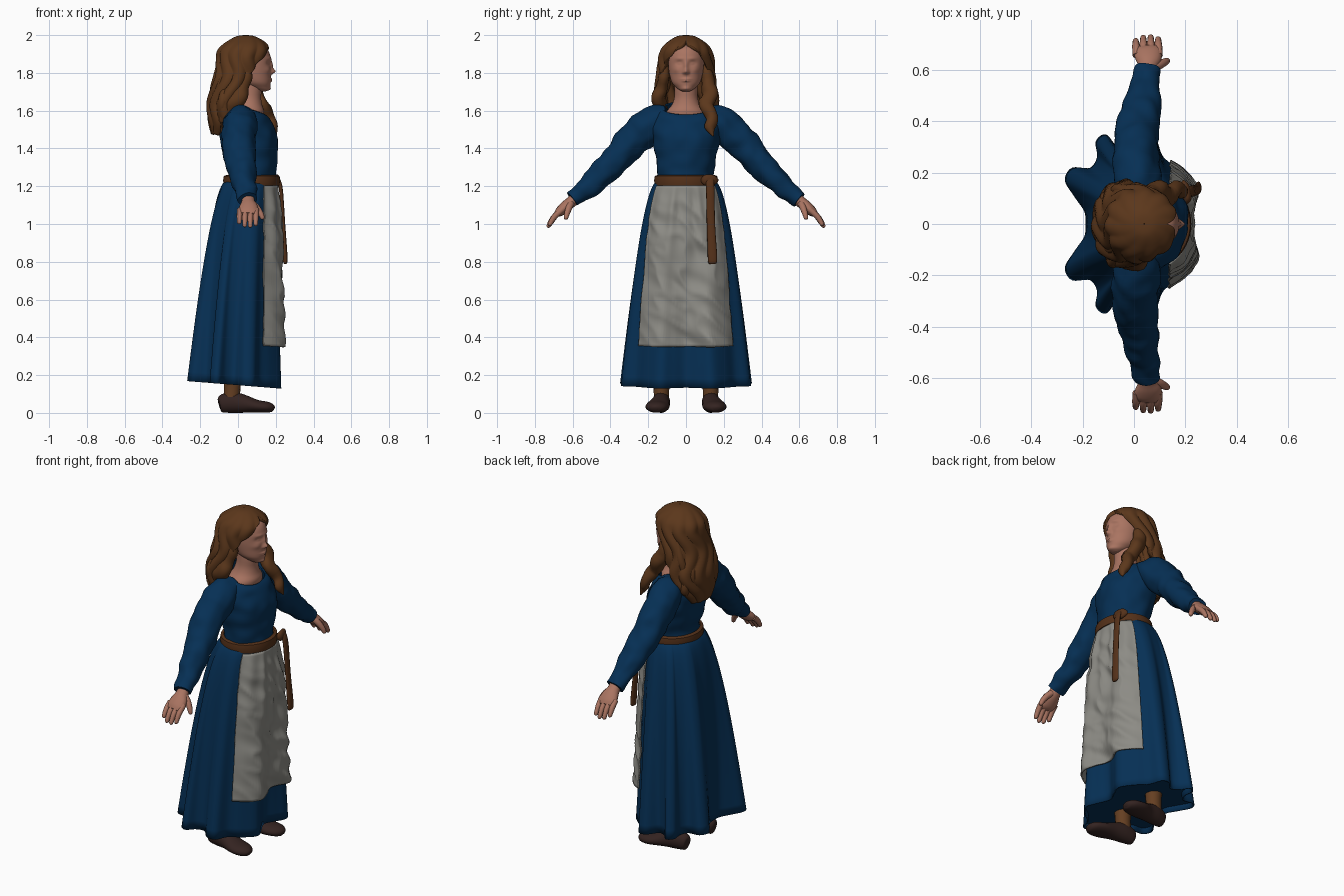
import bpy, bmesh, math
from mathutils import Vector, noise

TAU = 2 * math.pi


def material(name, rgb):
    m = bpy.data.materials.new(name)
    m.diffuse_color = (*rgb, 1)
    return m


BLUE = material("blue wool", (0.0018, 0.029, 0.09))
LINEN = material("grey linen", (0.265, 0.26, 0.235))
SKIN = material("skin", (0.4, 0.175, 0.12))
HAIR = material("brown hair", (0.105, 0.038, 0.011))
LEATHER = material("belt leather", (0.09, 0.031, 0.01))
SHOE = material("dark shoe leather", (0.034, 0.017, 0.015))
HOSE = material("brown stocking", (0.13, 0.05, 0.016))


def spline(pts, k, closed=False):
    """Catmull-Rom through tuples of any length, k steps per span."""
    n, out = len(pts), []
    for i in range(n if closed else n - 1):
        q = [pts[j % n] if closed else pts[min(max(j, 0), n - 1)] for j in range(i - 1, i + 3)]
        for s in range(k):
            t = s / k
            out.append(tuple(0.5 * (2 * b + (c - a) * t + (2 * a - 5 * b + 4 * c - d) * t * t
                                    + (3 * b - a - 3 * c + d) * t ** 3) for a, b, c, d in zip(*q)))
    return out if closed else out + [tuple(pts[-1])]


def loft(name, rings, mat, closed=True, caps=True, thick=0.0):
    bm = bmesh.new()
    vs = [[bm.verts.new(p) for p in r] for r in rings]
    n = len(rings[0])
    for a, b in zip(vs, vs[1:]):
        for j in range(n if closed else n - 1):
            k = (j + 1) % n
            bm.faces.new((a[j], a[k], b[k], b[j]))
    if caps:
        bm.faces.new(vs[0])
        bm.faces.new(vs[-1])
    bmesh.ops.remove_doubles(bm, verts=bm.verts, dist=1e-5)
    bmesh.ops.recalc_face_normals(bm, faces=bm.faces)
    for f in bm.faces:
        f.smooth = True
    me = bpy.data.meshes.new(name)
    bm.to_mesh(me)
    bm.free()
    me.set_sharp_from_angle(angle=math.radians(60))
    me.materials.append(mat)
    ob = bpy.data.objects.new(name, me)
    bpy.context.collection.objects.link(ob)
    if thick:
        mod = ob.modifiers.new("thickness", "SOLIDIFY")
        mod.thickness, mod.offset = thick, 0
    return ob


def tube(name, path, mat, ref, n=16, k=4, wrinkle=0.0):
    """Path rows are x, y, z, half-width along ref, half-height."""
    p = spline(path, k)
    c = [Vector(q[:3]) for q in p]
    rings = []
    for i, q in enumerate(p):
        d = (c[min(i + 1, len(c) - 1)] - c[max(i - 1, 0)]).normalized()
        u = Vector(ref)
        u = (u - d * u.dot(d)).normalized()
        v = d.cross(u)
        ring = []
        for j in range(n):
            a = TAU * j / n
            off = u * math.cos(a) * q[3] + v * math.sin(a) * q[4]
            w = wrinkle * noise.noise((c[i] + off) * 16) if wrinkle else 0
            ring.append(c[i] + off + off.normalized() * w)
        rings.append(ring)
    return loft(name, rings, mat)


def zring(z, xc, rx, ry, n=48, tilt=0.0):
    return [Vector((xc + rx * math.cos(TAU * j / n), ry * math.sin(TAU * j / n),
                    z - tilt * math.cos(TAU * j / n))) for j in range(n)]


# Skirt: oval waist blended into a fluted hem, the flutes fading upwards
half = [(.17, 0), (.2, .07), (.225, .14), (.17, .21), (.11, .26), (.08, .33), (.03, .335), (-.02, .285),
        (-.07, .3), (-.11, .345), (-.145, .32), (-.14, .26), (-.17, .215), (-.24, .215), (-.265, .17),
        (-.23, .11), (-.19, .05), (-.185, 0)]
hem = spline(half + [(x, -y) for x, y in half[-2:0:-1]], 5, True)


def skirt_point(i, t):
    hx, hy = hem[i % len(hem)]
    z = 1.225 + (.147 - .08 * hx - 1.225) * t
    a = math.atan2(hy / .33, (hx + .02) / .24)
    soft = .65 * (1 - t)
    hx += (-.025 + .24 * math.cos(a) - hx) * soft
    hy += (.33 * math.sin(a) - hy) * soft
    f = t ** 0.51
    wx, wy = .07 + .128 * math.cos(a), .148 * math.sin(a)
    return Vector((wx + (hx - wx) * f, wy + (hy - wy) * f, z))


cols = range(len(hem))
loft("skirt", [[skirt_point(i, (r / 36) ** 1.7) for i in cols] for r in range(37)],
     BLUE, caps=False, thick=0.008)

# Underside closing the skirt just above the hem
rim = [skirt_point(i, .97) for i in cols]
loft("skirt_underside", [[p.lerp(Vector((-.02, 0, .185)), w) for p in rim] for w in (.01, .3, .6, .99)], BLUE)

# Apron: front part of the skirt surface, pushed out and crumpled
apron = []
for r in range(61):
    t = .02 + r / 60 * .78
    row = []
    for i4 in range(-77, 76):
        i, fr = divmod(i4 / 4 * (1 + .12 * (1 - t) ** 3), 1)
        p = skirt_point(int(i), t).lerp(skirt_point(int(i) + 1, t), fr)
        out = Vector((p.x + .1, p.y * .8, 0)).normalized()
        fade = min(1, t * 5)
        inner = 1 - .65 * (abs(i4) / 77) ** 4
        crease = abs(noise.noise(Vector((p.y * 7, p.z * 9 + p.y * 5, 3))))
        pleat = .006 * math.cos(i4 * .22) * max(0, 1 - t * 2.2) * min(1, t * 8)
        row.append(p + out * (.01 + (.026 - .04 * crease) * fade * inner + pleat))
    apron.append(row)
loft("apron", apron, LINEN, closed=False, caps=False, thick=0.008)

# Bodice
body = [(1.2, .07, .13, .148, 0), (1.28, .075, .125, .145, 0), (1.36, .065, .14, .158, 0),
        (1.45, .06, .15, .172, 0), (1.53, .042, .137, .18, .005), (1.585, .042, .12, .16, .025),
        (1.612, .045, .1, .122, .036)]
rings = []
for z, xc, rx, ry, tl in spline(body, 5):
    ring = zring(z, xc, rx, ry, 48, tl)
    rings.append([p + Vector((p.x - xc, p.y, 0)) * .09 * noise.noise(p * 13) for p in ring])
loft("bodice", rings, BLUE, caps=False, thick=0.008)

# Belt, knot and hanging strap
loft("belt", [zring(z, .072, .13 + e, .148 + e) for z, e in
              ((1.2, 0), (1.204, .017), (1.23, .021), (1.254, .017), (1.26, 0))], LEATHER, caps=False)
tube("belt_knot", [(.195, .085, 1.23, .01, .01), (.208, .1, 1.232, .028, .016),
                   (.2, .145, 1.232, .028, .016), (.185, .165, 1.232, .01, .01)], LEATHER, (0, 0, 1))
tube("belt_strap", [(.2, .125, 1.25, .02, .008), (.225, .128, 1.2, .022, .01), (.24, .132, 1.0, .022, .01),
                    (.25, .14, .83, .025, .012), (.25, .14, .795, .022, .01), (.25, .14, .787, .01, .004)],
     LEATHER, (0, 1, 0))

# Neck and upper chest
loft("neck", [zring(*q, 32) for q in spline(
    [(1.53, .045, .085, .1), (1.57, .045, .09, .11), (1.6, .05, .088, .1), (1.63, .055, .073, .076),
     (1.67, .06, .062, .062), (1.72, .065, .06, .06), (1.8, .06, .06, .06)], 3)], SKIN)

# Head: stacked ovals with soft bumps (y, z, spread y, spread z, amount) for the features
bumps = [(0, 1.808, .013, .014, .022), (0, 1.84, .012, .026, .011), (0, 1.767, .024, .005, .008),
         (0, 1.757, .02, .005, .008), (0, 1.717, .022, .012, .007)]
for s in (1, -1):
    bumps += [(s * .036, 1.851, .019, .012, -.009), (s * .035, 1.85, .012, .006, .005),
              (s * .032, 1.876, .024, .008, .004), (s * .052, 1.815, .02, .016, .005),
              (s * .013, 1.802, .007, .007, .006)]
head = [(1.702, .13, .015, .018), (1.71, .125, .038, .036), (1.725, .108, .06, .054), (1.75, .09, .083, .075),
        (1.79, .075, .099, .087), (1.84, .07, .104, .094), (1.89, .065, .106, .094), (1.93, .058, .094, .082),
        (1.955, .05, .06, .055)]
rings = []
for z, xc, rx, ry in spline(head, 10):
    ring = zring(z, xc, rx, ry, 128)
    for p in ring:
        if p.x > xc:
            front = min(1, (p.x - xc) / rx * 1.6)
            p.x += front * sum(b[4] * math.exp(-((p.y - b[0]) / b[2]) ** 2 - ((z - b[1]) / b[3]) ** 2)
                               for b in bumps)
    rings.append(ring)
loft("head", rings, SKIN)

# Hair: wavy shell with an opening (last value, degrees) for the face
shell = [(1.982, .04, .0005, .0005, 0), (1.978, .04, .045, .045, 0), (1.958, .04, .092, .088, 0),
         (1.935, .038, .122, .117, 10), (1.91, .033, .137, .132, 30), (1.87, .022, .13, .142, 45),
         (1.8, .005, .123, .148, 60), (1.72, -.02, .12, .158, 66), (1.64, -.04, .118, .165, 82),
         (1.56, -.062, .092, .14, 95), (1.48, -.09, .04, .075, 100)]
rings = []
for z, xc, rx, ry, gap in spline(shell, 6):
    g, ring = math.radians(max(0, gap)), []
    for j in range(121):
        a = g + (TAU - 2 * g) * j / 120
        w = 1 + .05 * min(1, max(0, 1.985 - z) * 10) * math.cos(11 * a + 2.5 * math.sin(z * 24))
        ring.append((xc + (rx - .014 * min(1, rx * 10)) * w * math.cos(a),
                     (ry - .014 * min(1, rx * 10)) * w * math.sin(a), z))
    rings.append(ring)
loft("hair_shell", rings, HAIR, closed=False, caps=False, thick=0.036)

# Loose locks: one over the chest, one at the other side, several down the back
tube("chest_lock", [(.05, .11, 1.86, .02, .02), (.06, .115, 1.77, .035, .035), (.09, .125, 1.69, .04, .042),
                    (.135, .108, 1.625, .035, .04), (.165, .135, 1.56, .03, .036),
                    (.19, .128, 1.51, .022, .026), (.2, .145, 1.465, .006, .006)], HAIR, (1, 0, 0), wrinkle=.014)
tube("side_lock", [(.06, -.108, 1.87, .015, .015), (.045, -.115, 1.79, .03, .028), (.02, -.13, 1.72, .04, .035),
                   (.0, -.145, 1.67, .045, .035), (-.05, -.13, 1.61, .04, .035), (-.09, -.12, 1.54, .01, .01)],
     HAIR, (1, 0, 0), wrinkle=.012)
for i in range(7):
    y = -.12 + .04 * i
    edge = (y / .12) ** 2
    wave = .014 * (-1) ** i
    tube(f"back_lock_{i + 1}", [(-.075 + .05 * edge, y, 1.84, .016, .016),
                                (-.108 + .05 * edge, y + wave, 1.74, .024, .024),
                                (-.13 + .05 * edge, y * 1.1 - wave, 1.65, .026, .026),
                                (-.13 + .045 * edge, y + wave, 1.56, .024, .024),
                                (-.112 + .03 * edge, y * .75, 1.475 + .05 * edge, .005, .005)],
         HAIR, (1, 0, 0), n=12)

# Paired parts
for side, s in (("left", 1), ("right", -1)):
    def limb(name, path, mat, ref, **kw):
        tube(f"{side}_{name}", [(x, s * y, z, a, b) for x, y, z, a, b in path], mat, ref, **kw)

    limb("sleeve", [(.025, .09, 1.565, .07, .06), (.012, .18, 1.53, .09, .096), (.005, .28, 1.445, .088, .09),
                    (.012, .37, 1.345, .084, .077), (.028, .455, 1.256, .072, .068), (.043, .54, 1.176, .056, .054),
                    (.053, .6, 1.128, .049, .043)], BLUE, (1, 0, 0), n=32, k=7, wrinkle=.012)
    limb("palm", [(.054, .575, 1.15, .033, .028), (.054, .61, 1.115, .036, .03), (.056, .64, 1.09, .05, .03),
                  (.054, .67, 1.064, .054, .025), (.052, .688, 1.05, .044, .015)], SKIN, (1, 0, 0))
    for i in range(4):
        x, ln = .01 + .029 * i, (.8, .97, 1.0, .9)[i]
        limb(f"finger_{i + 1}", [(x, .655, 1.076, .015, .016), (x - .002, .655 + .04 * ln, 1.076 - .035 * ln, .015, .016),
                                 (x - .003, .655 + .062 * ln, 1.076 - .066 * ln, .013, .014),
                                 (x - .003, .655 + .073 * ln, 1.076 - .088 * ln, .011, .011),
                                 (x - .003, .655 + .075 * ln, 1.076 - .096 * ln, .004, .004)], SKIN, (1, 0, 0), n=10)
    limb("thumb", [(.075, .61, 1.108, .019, .02), (.1, .62, 1.085, .018, .018), (.12, .63, 1.055, .015, .015),
                   (.13, .636, 1.03, .011, .011), (.132, .637, 1.024, .003, .003)], SKIN, (1, 0, 0), n=10)
    limb("leg", [(-.035, .13, .06, .042, .04), (-.03, .13, .14, .044, .042), (-.03, .13, .22, .05, .05)],
         HOSE, (1, 0, 0))
    limb("shoe", [(-.1, .125, .045, .012, .025), (-.09, .125, .047, .034, .045), (-.035, .13, .056, .046, .056),
                  (.03, .137, .048, .05, .048), (.1, .15, .035, .063, .034), (.155, .158, .03, .054, .029),
                  (.183, .162, .025, .032, .02), (.192, .163, .022, .01, .008)], SHOE, (0, 1, 0), n=24)
